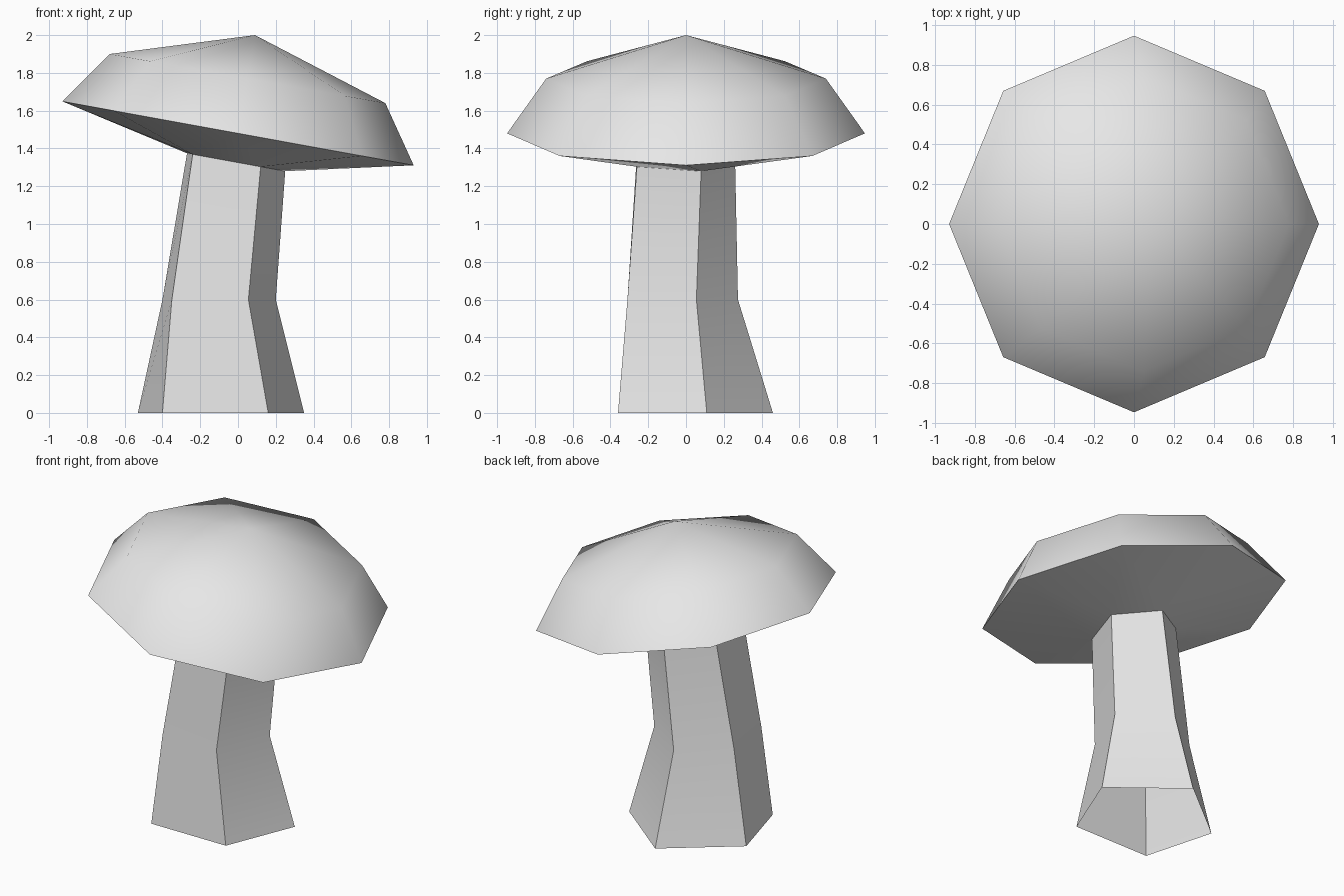
import bpy, bmesh
from math import radians, sin, cos, pi

if "Cube" in bpy.data.objects:
    bpy.data.objects.remove(bpy.data.objects["Cube"], do_unlink=True)

grey = bpy.data.materials.new("plain grey")
grey.use_nodes = True
colour = (0.8, 0.8, 0.8, 1)
grey.diffuse_color = colour
grey.node_tree.nodes["Principled BSDF"].inputs["Base Color"].default_value = colour


def finish(bm, name):
    bmesh.ops.recalc_face_normals(bm, faces=bm.faces)
    mesh = bpy.data.meshes.new(name)
    bm.to_mesh(mesh)
    bm.free()
    mesh.materials.append(grey)
    obj = bpy.data.objects.new(name, mesh)
    bpy.context.collection.objects.link(obj)
    bpy.ops.object.select_all(action="DESELECT")
    obj.select_set(True)
    bpy.context.view_layer.objects.active = obj
    bpy.ops.object.shade_smooth_by_angle(angle=radians(50))
    return obj


def add_ring(bm, points):
    return [bm.verts.new(p) for p in points]


def join_rings(bm, a, b):
    n = len(a)
    for i in range(n):
        j = (i + 1) % n
        bm.faces.new((a[i], a[j], b[j], b[i]))


def pentagon(front_l, front_r, side_l, side_r, front_y, side_y, back_y, height):
    """Five stem corners, counter-clockwise from the front; height is a function of x."""
    corners = [(front_l, front_y), (front_r, front_y), (side_r, side_y),
               ((side_l + side_r) / 2, back_y), (side_l, side_y)]
    return [(x, y, height(x)) for x, y in corners]


def tilted_octagon(cx, rx, ry, z, slope):
    """Octagon leaning down towards +x."""
    ring = []
    for i in range(8):
        a = i * pi / 4
        ring.append((cx + rx * cos(a), ry * sin(a), z - slope * rx * cos(a)))
    return ring


# Stem: open five-sided tube, flared at the foot and leaning
stem_top = pentagon(-0.24, 0.12, -0.27, 0.25, -0.26, 0.08, 0.26,
                    lambda x: 1.325 - 0.182 * x)
bm = bmesh.new()
foot = add_ring(bm, pentagon(-0.40, 0.16, -0.53, 0.35, -0.36, 0.11, 0.46, lambda x: 0))
waist = add_ring(bm, pentagon(-0.35, 0.055, -0.40, 0.20, -0.31, 0.055, 0.275, lambda x: 0.6))
neck = add_ring(bm, stem_top)
join_rings(bm, foot, waist)
join_rings(bm, waist, neck)
finish(bm, "stem")

# Cap: tilted dome of two octagons and a peak
bm = bmesh.new()
rim = add_ring(bm, tilted_octagon(0, 0.93, 0.947, 1.48, 0.182))
shoulder = add_ring(bm, tilted_octagon(0.05, 0.73, 0.74, 1.77, 0.178))
peak = bm.verts.new((0.09, 0, 2.0))
join_rings(bm, rim, shoulder)
for i in range(8):
    bm.faces.new((shoulder[i], shoulder[(i + 1) % 8], peak))

# Underside: each rim edge runs to the closest stem corner
collar = add_ring(bm, stem_top)
nearest = []
for i in range(8):
    edge_angle = (i + 0.5) * 45
    gaps = [abs((edge_angle - (72 * k - 126) + 180) % 360 - 180) for k in range(5)]
    nearest.append(gaps.index(min(gaps)))
for i in range(8):
    here, before = nearest[i], nearest[i - 1]
    bm.faces.new((rim[i], rim[(i + 1) % 8], collar[here]))
    if here != before:
        bm.faces.new((rim[i], collar[here], collar[before]))
finish(bm, "cap")
